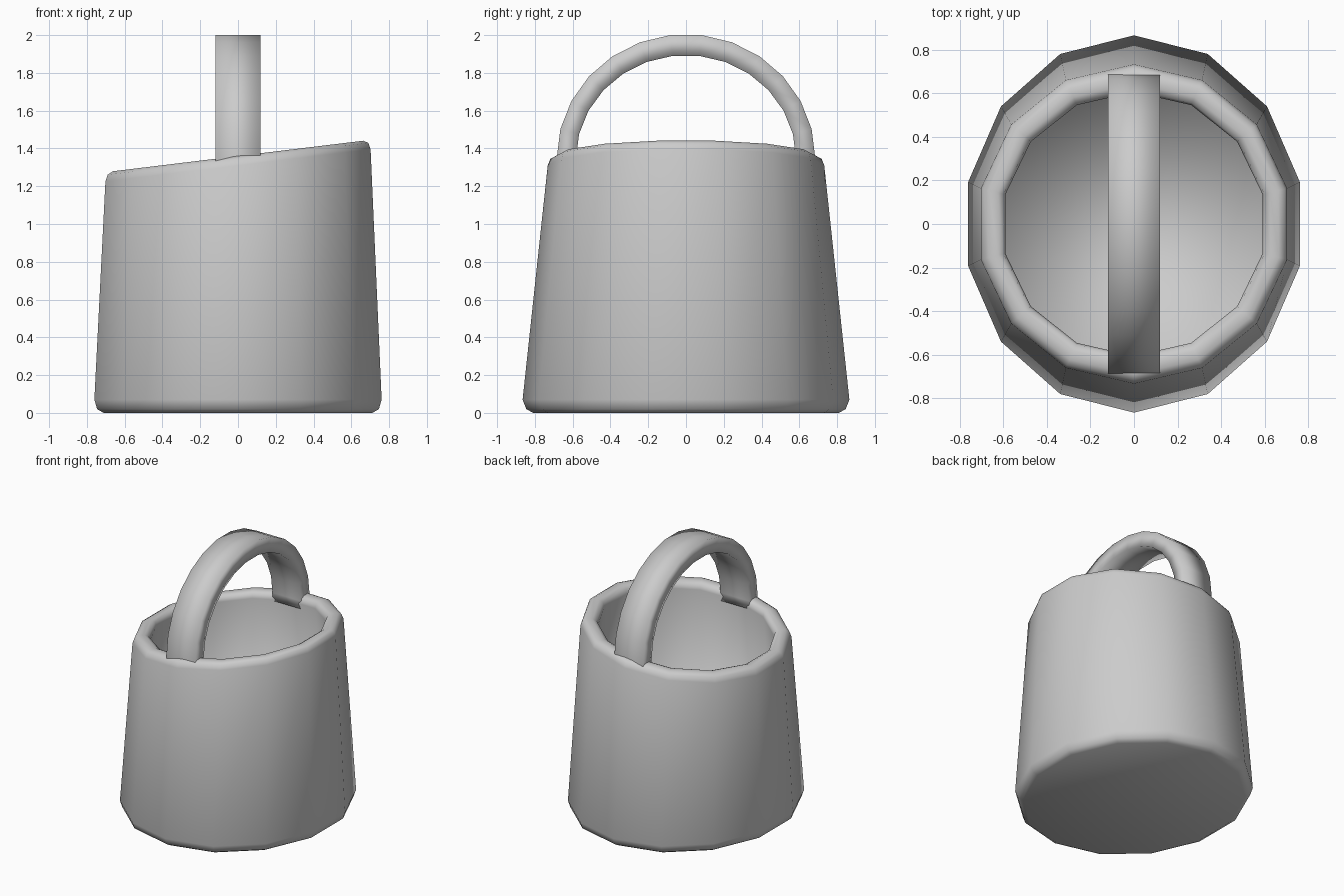
import bpy
from math import sin, cos, pi

if "Cube" in bpy.data.objects:
    bpy.data.objects.remove(bpy.data.objects["Cube"])

SIDES = 14
SLOPE = 0.122


def make_object(name, verts, faces):
    mesh = bpy.data.meshes.new(name)
    mesh.from_pydata(verts, [], faces)
    mesh.polygons.foreach_set("use_smooth", [True] * len(faces))
    mesh.update()
    obj = bpy.data.objects.new(name, mesh)
    bpy.context.collection.objects.link(obj)
    return obj


# Bucket: stacked oval rings (x radius, y radius, height, share of rim tilt)
rings = [
    (0.730, 0.810, 0.00, 0), (0.765, 0.845, 0.02, 0), (0.780, 0.865, 0.07, 0),
    (0.720, 0.732, 1.31, 1), (0.708, 0.718, 1.345, 1), (0.680, 0.690, 1.36, 1),
    (0.640, 0.645, 1.36, 1), (0.613, 0.615, 1.345, 1), (0.605, 0.605, 1.31, 1),
    (0.665, 0.745, 0.10, 0),
]
verts, faces = [], []
for rx, ry, z, tilt in rings:
    for i in range(SIDES):
        a = 2 * pi * i / SIDES + pi / 2
        x = rx * cos(a)
        verts.append((x, ry * sin(a), z + tilt * SLOPE * x))
for r in range(len(rings) - 1):
    for i in range(SIDES):
        j = (i + 1) % SIDES
        b, t = r * SIDES, (r + 1) * SIDES
        faces.append((b + i, b + j, t + j, t + i))
last = (len(rings) - 1) * SIDES
faces.append(tuple(reversed(range(SIDES))))
faces.append(tuple(range(last, last + SIDES)))
make_object("bucket", verts, faces)

# Handle: flat band swept over a half circle, legs sunk into the rim
SEGS, HALF_W, MID_Z = 13, 0.12, 1.345
stations = [(pi * i / SEGS, 0) for i in range(SEGS + 1)]
stations = [(0, -0.06)] + stations + [(pi, -0.06)]
verts, faces = [], []
for a, drop in stations:
    c, s = cos(a), sin(a)
    outer = (0.685 * c, MID_Z + 0.66 * s + drop)
    inner = (0.583 * c, MID_Z + 0.549 * s + drop)
    for x, (y, z) in ((-HALF_W, outer), (HALF_W, outer),
                      (HALF_W, inner), (-HALF_W, inner)):
        verts.append((x, y, z))
for r in range(len(stations) - 1):
    for i in range(4):
        j = (i + 1) % 4
        faces.append((r * 4 + i, r * 4 + j, r * 4 + 4 + j, r * 4 + 4 + i))
end = (len(stations) - 1) * 4
faces += [(3, 2, 1, 0), (end, end + 1, end + 2, end + 3)]
handle = make_object("handle", verts, faces)

# Consistent outward normals on the handle
import bmesh
bm = bmesh.new()
bm.from_mesh(handle.data)
bmesh.ops.recalc_face_normals(bm, faces=bm.faces)
bm.to_mesh(handle.data)
bm.free()
